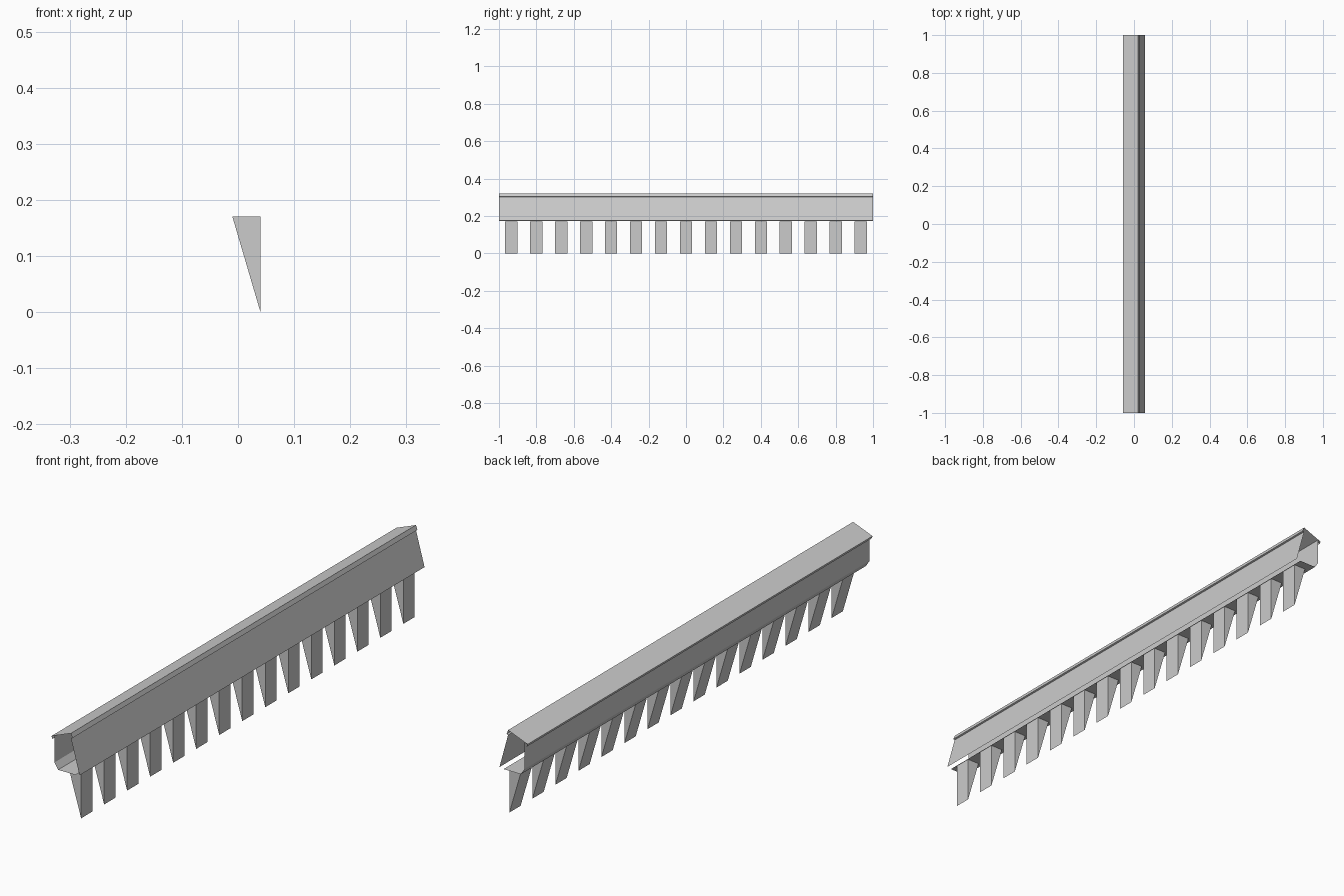
import bpy
import bmesh

old = bpy.data.objects.get("Cube")
if old:
    bpy.data.objects.remove(old, do_unlink=True)

grey = bpy.data.materials.new("light_grey")
grey.use_nodes = True
colour = (0.6, 0.6, 0.6, 1)
grey.diffuse_color = colour
grey.node_tree.nodes["Principled BSDF"].inputs["Base Color"].default_value = colour


def sweep(name, profile, y0, y1, solid=False):
    """Extrude an x-z profile along y; solid closes it and caps the ends."""
    bm = bmesh.new()
    front = [bm.verts.new((x, y0, z)) for x, z in profile]
    back = [bm.verts.new((x, y1, z)) for x, z in profile]
    count = len(profile)
    for i in range(count if solid else count - 1):
        j = (i + 1) % count
        bm.faces.new((front[i], front[j], back[j], back[i]))
    if solid:
        bm.faces.new(front)
        bm.faces.new(back[::-1])
    bmesh.ops.recalc_face_normals(bm, faces=bm.faces)
    mesh = bpy.data.meshes.new(name)
    bm.to_mesh(mesh)
    bm.free()
    mesh.materials.append(grey)
    obj = bpy.data.objects.new(name, mesh)
    bpy.context.collection.objects.link(obj)
    return obj


# Sloping sheet roof with folded lips
sweep("roof_cap", [(-0.053, 0.279), (-0.057, 0.289), (0.022, 0.32),
                   (0.028, 0.304), (0.022, 0.302)], -1, 1)

# Leaning side panel
sweep("side_panel", [(0.022, 0.302), (0.057, 0.175)], -1, 1)

# Rear wall, chamfer and floor of the open channel
sweep("channel", [(-0.045, 0.292), (-0.045, 0.195),
                  (-0.03, 0.172), (0.04, 0.172)], -1, 1)

# Row of wedge teeth
teeth = 15
pitch = 1.868 / (teeth - 1)
for i in range(teeth):
    y = -0.934 + i * pitch
    sweep(f"tooth_{i + 1}", [(-0.01, 0.17), (0.04, 0.17), (0.04, 0)],
          y - 0.0325, y + 0.0325, solid=True)
